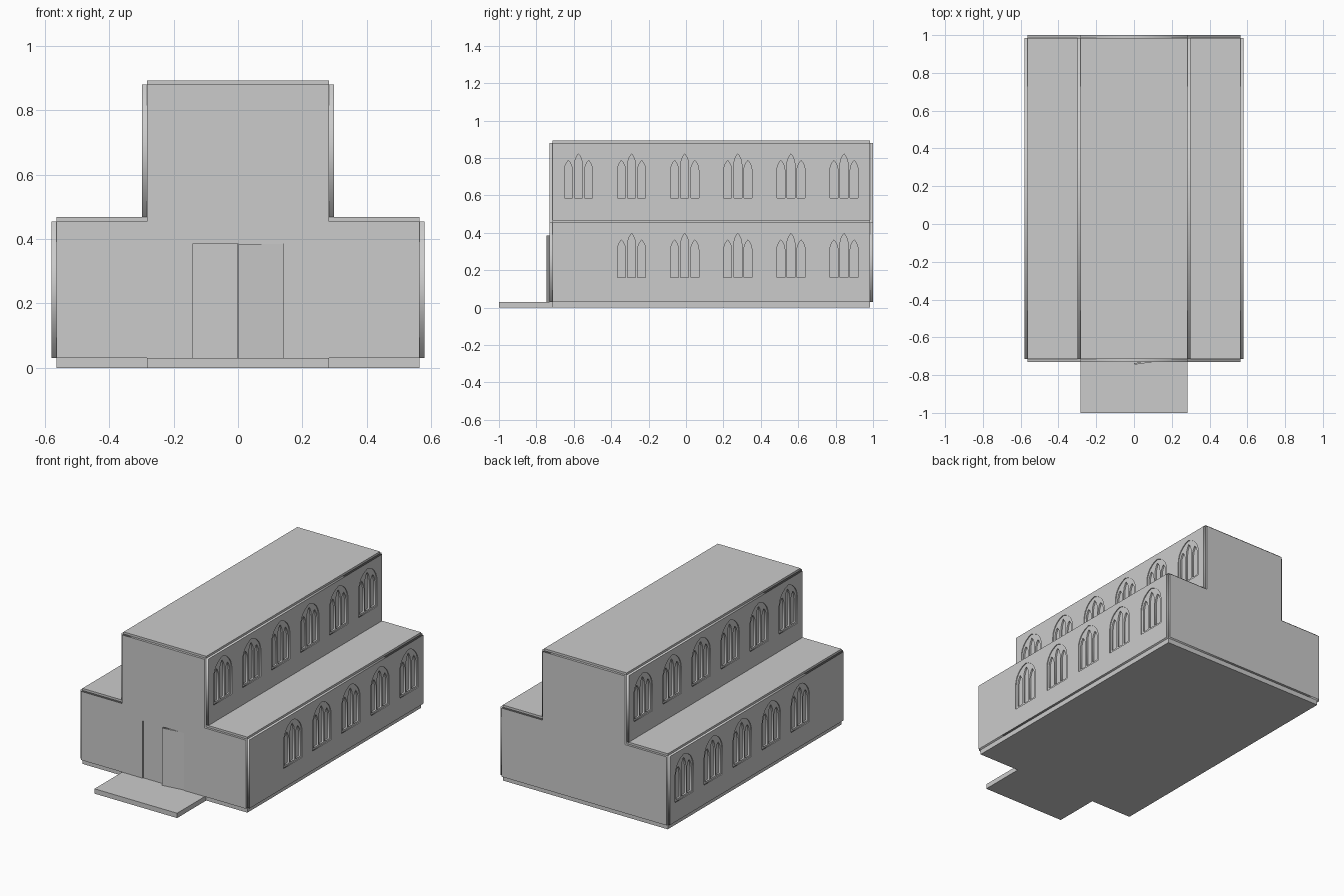
import bpy, math
from mathutils import Matrix, Vector

if "Cube" in bpy.data.objects:
    bpy.data.objects.remove(bpy.data.objects["Cube"])

T = 0.015                      # wall cladding thickness
XA, XN = 0.565, 0.283          # half widths of aisles and nave cores
Y0, Y1 = -0.715, 0.985         # core front and back
ZB, ZA, ZN = 0.03, 0.455, 0.88 # base top, aisle eaves, nave eaves
SIDE = Matrix(((0, 0, 1), (1, 0, 0), (0, 1, 0)))    # local x->y, y->z
FRONT = Matrix(((1, 0, 0), (0, 0, -1), (0, 1, 0)))  # local x->x, y->z


def box(name, lo, hi):
    lo, hi = Vector(lo), Vector(hi)
    bpy.ops.mesh.primitive_cube_add(size=1, location=(lo + hi) / 2)
    ob = bpy.context.object
    ob.name = name
    ob.scale = hi - lo
    bpy.ops.object.transform_apply(location=False, rotation=False, scale=True)
    return ob


def panel(name, loops, basis, loc, thick):
    """Flat panel from an outline loop plus hole loops."""
    cu = bpy.data.curves.new(name, 'CURVE')
    cu.dimensions = '2D'
    cu.fill_mode = 'BOTH'
    cu.extrude = thick / 2
    for pts in loops:
        sp = cu.splines.new('POLY')
        sp.points.add(len(pts) - 1)
        for p, (x, y) in zip(sp.points, pts):
            p.co = (x, y, 0, 1)
        sp.use_cyclic_u = True
    ob = bpy.data.objects.new(name, cu)
    bpy.context.collection.objects.link(ob)
    ob.matrix_world = Matrix.Translation(loc) @ basis.to_4x4()
    bpy.ops.object.select_all(action='DESELECT')
    ob.select_set(True)
    bpy.context.view_layer.objects.active = ob
    bpy.ops.object.convert(target='MESH')
    return bpy.context.object


def arch(cx, z0, a, spring, rise, n=6):
    """Pointed arch outline: half width a, straight to spring, then rise."""
    R = (a * a + rise * rise) / (2 * a)
    end = math.asin(rise / R)
    if rise > R:
        end = math.pi - end
    right = [(a - R + R * math.cos(end * i / n), spring + R * math.sin(end * i / n))
             for i in range(n)]
    pts = [(a, 0)] + right + [(0, spring + rise)]
    pts += [(-x, y) for x, y in reversed(right)] + [(-a, 0)]
    return [(cx + x, z0 + y) for x, y in pts]


def rect(x0, y0, x1, y1):
    return [(x0, y0), (x1, y0), (x1, y1), (x0, y1)]


# Solid cores, with the base showing below the cladding
box("aisle_core", (-XA, Y0, 0), (XA, Y1, ZA))
box("nave_core", (-XN, Y0, ZA), (XN, Y1, ZN))
box("porch_slab", (-XN, -1, 0), (XN, Y0, ZB))

# Roof slabs
box("nave_roof", (-XN, Y0, ZN), (XN, Y1, ZN + 0.013))
for s, n in ((-1, "left"), (1, "right")):
    xs = sorted((s * XN, s * XA))
    box(n + "_aisle_roof", (xs[0], Y0, ZA), (xs[1], Y1, ZA + 0.013))

# Front and back walls; the front one has a doorway notch
DW, DH = 0.142, 0.385
half = [(XA, ZB), (XA, ZA), (XN, ZA), (XN, ZN)]
outline = half + [(-x, z) for x, z in reversed(half)]
door = [(-DW, ZB), (-DW, DH), (DW, DH), (DW, ZB)]
panel("back_wall", [outline], FRONT, (0, Y1 + T / 2, 0), T)
panel("front_wall", [outline + door], FRONT, (0, Y0 - T / 2, 0), T)

# Doors: left leaf shut, right leaf slightly ajar on its outer hinge
box("left_door", (-DW, -0.724, ZB), (-0.002, Y0, DH))
leaf = box("right_door", (-DW, -0.004, ZB), (0, 0.004, DH))
for v in leaf.data.vertices:
    v.co += leaf.location
leaf.location = (DW, -0.721, 0)
leaf.rotation_euler.z = math.radians(8)

# Side walls with arched window openings and three-light tracery
YS = [0.135 + 0.284 * (i - 2.5) for i in range(6)]
for s, n in ((-1, "left"), (1, "right")):
    for part, x, zlo, zhi, sill, ys in (("aisle", XA, ZB, ZA, 0.15, YS[1:]),
                                        ("nave", XN, ZA, ZN, 0.575, YS)):
        holes = [arch(y, sill, 0.09, 0.16, 0.11) for y in ys]
        panel(f"{n}_{part}_wall", [rect(Y0, zlo, Y1, zhi)] + holes,
              SIDE, (s * (x + T / 2), 0, 0), T)
        for i, y in enumerate(ys):
            lights = [arch(y + d, sill + 0.012, 0.0215, sp, r, 4)
                      for d, sp, r in ((-0.054, 0.145, 0.055), (0, 0.175, 0.06),
                                       (0.054, 0.145, 0.055))]
            panel(f"{n}_{part}_tracery_{i + 1}",
                  [arch(y, sill, 0.09, 0.16, 0.11)] + lights,
                  SIDE, (s * (x + 0.005), 0, 0), 0.01)
